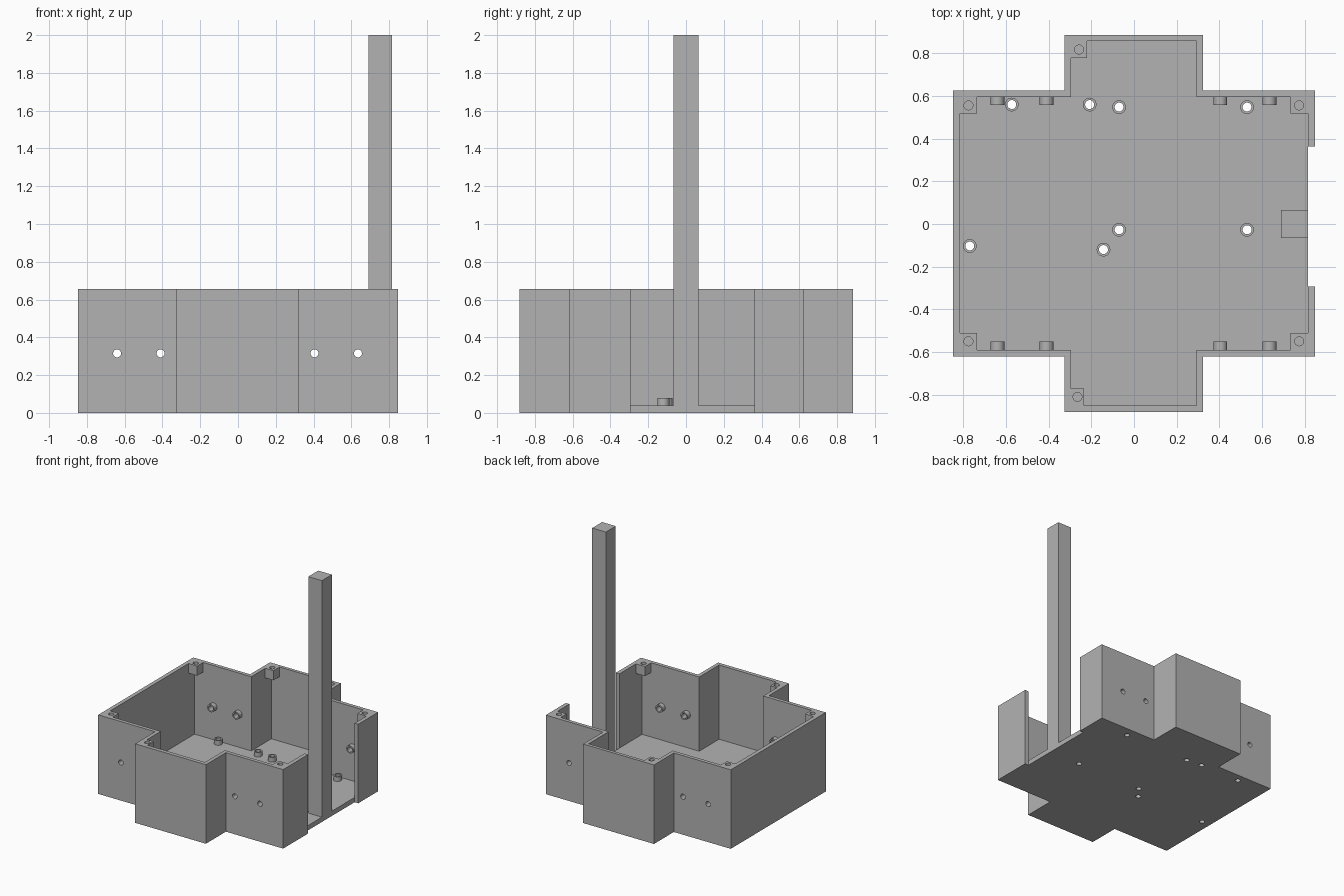
import bpy
import bmesh
from math import pi, radians
from mathutils import Matrix, Vector

cube = bpy.data.objects.get("Cube")
if cube:
    bpy.data.objects.remove(cube, do_unlink=True)

grey = bpy.data.materials.new("plain grey")
grey.use_nodes = True
grey.diffuse_color = (0.45, 0.45, 0.45, 1)
grey.node_tree.nodes["Principled BSDF"].inputs["Base Color"].default_value = grey.diffuse_color

HEIGHT, FLOOR = 0.655, 0.04
INNER_X = 0.815
HOLE_R, TUBE_R, TUBE_LEN = 0.021, 0.032, 0.038
WALL_HOLE_X = (-0.64, -0.41, 0.405, 0.635)
WALL_HOLE_Z = 0.315
FRONT_IN, BACK_IN = -0.59, 0.595


def make(name, bm):
    bmesh.ops.recalc_face_normals(bm, faces=bm.faces[:])
    mesh = bpy.data.meshes.new(name)
    bm.to_mesh(mesh)
    bm.free()
    mesh.materials.append(grey)
    ob = bpy.data.objects.new(name, mesh)
    bpy.context.collection.objects.link(ob)
    return ob


def prism(name, points, z0, z1):
    bm = bmesh.new()
    face = bm.faces.new([bm.verts.new((x, y, z0)) for x, y in points])
    ext = bmesh.ops.extrude_face_region(bm, geom=[face])
    top = [v for v in ext["geom"] if isinstance(v, bmesh.types.BMVert)]
    bmesh.ops.translate(bm, verts=top, vec=(0, 0, z1 - z0))
    return make(name, bm)


def box(name, x0, x1, y0, y1, z0, z1):
    return prism(name, [(x0, y0), (x1, y0), (x1, y1), (x0, y1)], z0, z1)


def add_rod(bm, centre, length, along_y=False):
    turn = Matrix.Rotation(pi / 2 if along_y else 0, 4, "X")
    bmesh.ops.create_cone(bm, cap_ends=True, segments=32, radius1=HOLE_R, radius2=HOLE_R,
                          depth=length, matrix=Matrix.Translation(centre) @ turn)


def cut(ob, cutter):
    mod = ob.modifiers.new("cut", "BOOLEAN")
    mod.operation, mod.solver, mod.object = "DIFFERENCE", "EXACT", cutter
    bpy.context.view_layer.update()
    graph = bpy.context.evaluated_depsgraph_get()
    mesh = bpy.data.meshes.new_from_object(ob.evaluated_get(graph))
    ob.modifiers.clear()
    ob.data = mesh
    bpy.data.objects.remove(cutter, do_unlink=True)


def smooth(ob):
    bpy.ops.object.select_all(action="DESELECT")
    ob.select_set(True)
    bpy.context.view_layer.objects.active = ob
    bpy.ops.object.shade_smooth_by_angle(angle=radians(30))


def tube(name, base, turn=0):
    # hollow boss: a rectangle spun round its axis
    bm = bmesh.new()
    ring = [bm.verts.new((r, 0, z)) for r, z in
            ((HOLE_R, 0), (TUBE_R, 0), (TUBE_R, TUBE_LEN), (HOLE_R, TUBE_LEN))]
    edges = [bm.edges.new((ring[i], ring[i - 1])) for i in range(4)]
    bmesh.ops.spin(bm, geom=ring + edges, cent=(0, 0, 0), axis=(0, 0, 1),
                   angle=2 * pi, steps=32, use_merge=True)
    bmesh.ops.remove_doubles(bm, verts=bm.verts[:], dist=0.0005)
    bm.transform(Matrix.Translation(base) @ Matrix.Rotation(turn, 4, "X"))
    smooth(make(name, bm))


def cross(x, arm_l, arm_r, y0, y1, end0, end1):
    return [(x, y0), (x, y1), (arm_r, y1), (arm_r, end1), (arm_l, end1), (arm_l, y1),
            (-x, y1), (-x, y0), (arm_l, y0), (arm_l, end0), (arm_r, end0), (arm_r, y0)]


# cross-shaped tray with an open side
case = prism("case", cross(0.848, -0.326, 0.323, -0.62, 0.625, -0.882, 0.885), 0, HEIGHT)
cut(case, box("side_opening", INNER_X, 1, -0.293, 0.363, -1, 1))
cut(case, prism("cavity", cross(INNER_X, -0.295, 0.292, FRONT_IN, BACK_IN, -0.85, 0.858),
                FLOOR, 1))

# screw holes through the floor and through the front and back walls
standoffs = [(-0.573, 0.56), (-0.208, 0.56), (-0.07, 0.548), (0.53, 0.548),
             (-0.77, -0.103), (-0.143, -0.12), (-0.07, -0.027), (0.53, -0.027)]
bm = bmesh.new()
for x, y in standoffs:
    add_rod(bm, (x, y, 0), 0.2)
for x in WALL_HOLE_X:
    add_rod(bm, (x, 0, WALL_HOLE_Z), 3, along_y=True)
cut(case, make("screw_holes", bm))
smooth(case)

# floor standoffs and wall bosses
for i, (x, y) in enumerate(standoffs):
    tube(f"floor_standoff_{i + 1}", (x, y, FLOOR))
for i, x in enumerate(WALL_HOLE_X):
    tube(f"front_wall_boss_{i + 1}", (x, FRONT_IN, WALL_HOLE_Z), -pi / 2)
    tube(f"back_wall_boss_{i + 1}", (x, BACK_IN, WALL_HOLE_Z), pi / 2)

# lid screw blocks: wall corner, opposite corner
blocks = {
    "back_right": (-INNER_X, BACK_IN, -0.737, 0.517),
    "back_left": (INNER_X, BACK_IN, 0.733, 0.517),
    "front_right": (-INNER_X, FRONT_IN, -0.737, -0.51),
    "front_left": (INNER_X, FRONT_IN, 0.733, -0.51),
    "back_arm": (-0.295, 0.858, -0.22, 0.778),
    "front_arm": (-0.295, -0.85, -0.235, -0.77),
}
for name, (x0, y0, x1, y1) in blocks.items():
    block = box(name + "_screw_block", x0, x1, y0, y1, HEIGHT - 0.08, HEIGHT)
    bm = bmesh.new()
    add_rod(bm, Vector(((x0 + x1) / 2, (y0 + y1) / 2, HEIGHT)), 0.3)
    cut(block, make("block_hole", bm))
    smooth(block)

# tall square post at the open side
box("post", 0.69, INNER_X, -0.065, 0.065, FLOOR, 2)
